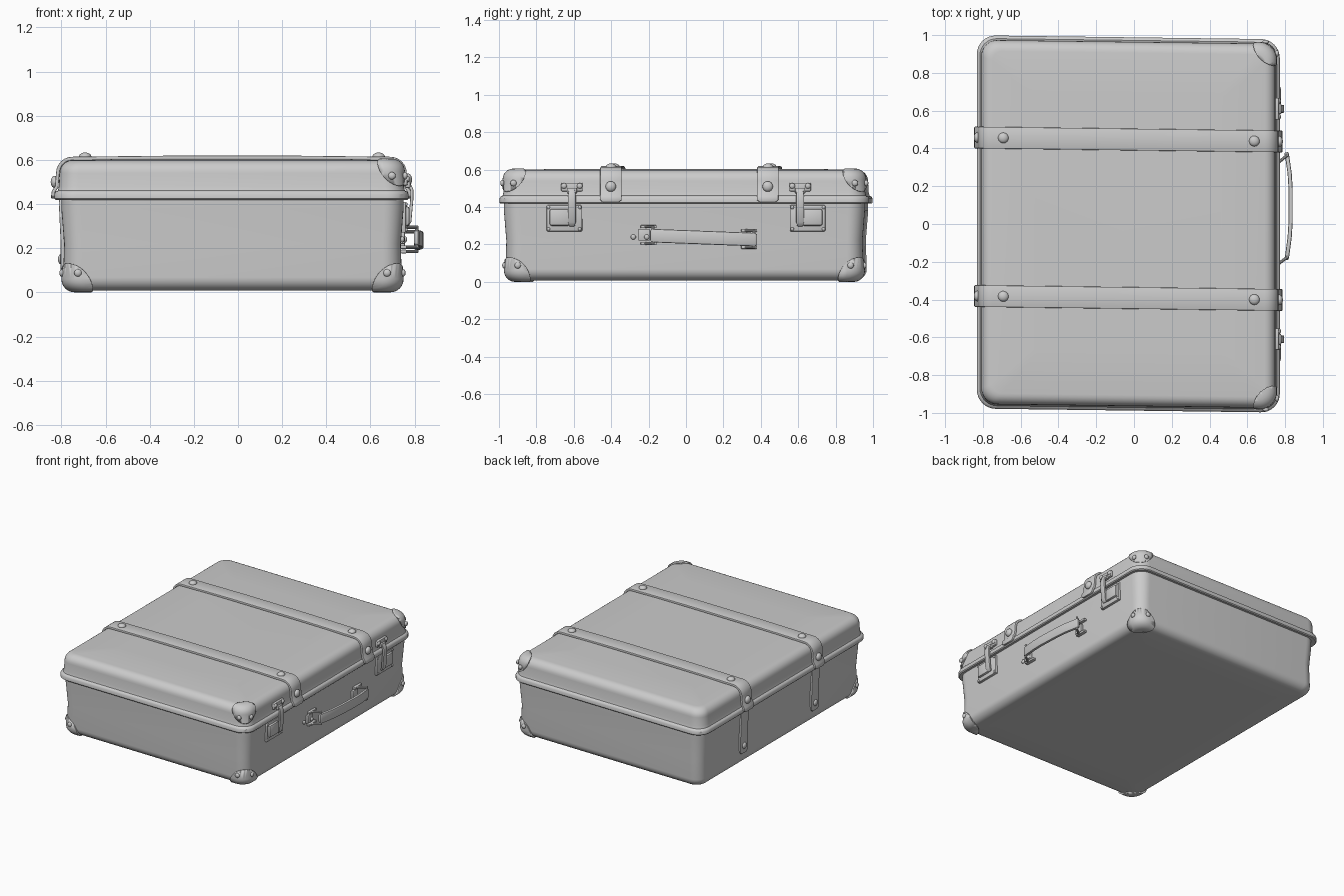
import bpy, bmesh
from math import sin, cos, pi, radians
from mathutils import Vector, Matrix

if "Cube" in bpy.data.objects:
    bpy.data.objects.remove(bpy.data.objects["Cube"])

SKEW = -0.013  # the old case is very slightly out of square


def finish(name, bm, angle=35):
    bmesh.ops.recalc_face_normals(bm, faces=bm.faces[:])
    for v in bm.verts:
        v.co.y += SKEW * v.co.x
    me = bpy.data.meshes.new(name)
    bm.to_mesh(me)
    bm.free()
    ob = bpy.data.objects.new(name, me)
    bpy.context.collection.objects.link(ob)
    bpy.ops.object.select_all(action='DESELECT')
    bpy.context.view_layer.objects.active = ob
    ob.select_set(True)
    bpy.ops.object.shade_smooth_by_angle(angle=radians(angle))
    return ob


def loft(name, cx, hx, hy, r, profile):
    """Stack rounded rectangles; profile is a list of (z, inset)."""
    bm, rings = bmesh.new(), []
    for z, i in profile:
        rr = max(r - i * 0.6, 0.02)
        ring = []
        for q, (sx, sy) in enumerate([(1, 1), (-1, 1), (-1, -1), (1, -1)]):
            for k in range(9):
                a = (q + k / 8) * pi / 2
                ring.append(bm.verts.new((cx + sx * (hx - i - rr) + rr * cos(a),
                                          sy * (hy - i - rr) + rr * sin(a), z)))
        rings.append(ring)
    for a, b in zip(rings, rings[1:]):
        for k in range(len(a)):
            n = (k + 1) % len(a)
            bm.faces.new((a[k], a[n], b[n], b[k]))
    bm.faces.new(rings[0])
    bm.faces.new(rings[-1])
    return finish(name, bm)


def soften(bm, bevel):
    bmesh.ops.recalc_face_normals(bm, faces=bm.faces[:])
    sharp = [e for e in bm.edges if e.calc_face_angle(0) > radians(55)]
    bmesh.ops.bevel(bm, geom=sharp, offset=bevel, segments=2, profile=0.5, affect='EDGES')


def box(name, c, size, bevel=0.004):
    bm = bmesh.new()
    bmesh.ops.create_cube(bm, size=1, matrix=Matrix.Translation(c) @ Matrix.Diagonal((*size, 1)))
    soften(bm, bevel)
    return finish(name, bm)


def rivet(name, c, normal, r):
    bm = bmesh.new()
    rot = Vector((0, 0, 1)).rotation_difference(Vector(normal)).to_matrix().to_4x4()
    bmesh.ops.create_uvsphere(bm, u_segments=16, v_segments=10, radius=r,
                              matrix=Matrix.Translation(c) @ rot @ Matrix.Diagonal((1, 1, 0.65, 1)))
    return finish(name, bm)


def rod(name, a, b, r):
    a, b = Vector(a), Vector(b)
    bm = bmesh.new()
    rot = Vector((0, 0, 1)).rotation_difference(b - a).to_matrix().to_4x4()
    bmesh.ops.create_cone(bm, cap_ends=True, segments=10, radius1=r, radius2=r,
                          depth=(b - a).length, matrix=Matrix.Translation((a + b) / 2) @ rot)
    return finish(name, bm)


def ribbon(name, pts, axis, width, thick, bevel=0.004, ends=0.7):
    """Flat band swept along pts, its width along axis, narrowed at both ends."""
    pts, axis = [Vector(p) for p in pts], Vector(axis)
    bm, rings = bmesh.new(), []
    for i, p in enumerate(pts):
        tan = pts[min(i + 1, len(pts) - 1)] - pts[max(i - 1, 0)]
        n = tan.cross(axis).normalized() * thick / 2
        w = axis * width / 2 * (ends if i in (0, len(pts) - 1) else 1)
        rings.append([bm.verts.new(p + o) for o in (n + w, n - w, -n - w, -n + w)])
    for a, b in zip(rings, rings[1:]):
        for k in range(4):
            n = (k + 1) % 4
            bm.faces.new((a[k], a[n], b[n], b[k]))
    bm.faces.new(rings[0])
    bm.faces.new(rings[-1])
    soften(bm, bevel)
    return finish(name, bm)


def arc(zc, ic, r, a0, a1, n=6):
    return [(zc + r * sin(a), ic - r * cos(a))
            for a in (radians(a0 + (a1 - a0) * k / n) for k in range(n + 1))]


# body and lid profiles
body_p = [(0.008, 0.25)] + arc(0.068, 0.068, 0.06, -90, 0) + [(0.22, 0.013), (0.38, 0), (0.44, 0)]
lid_p = [(0.418, 0.04), (0.418, 0.006), (0.424, 0), (0.446, 0), (0.456, 0.006), (0.461, 0.016),
         (0.48, 0.021)] + arc(0.54, 0.082, 0.058, 0, 90) + [(0.604, 0.3)]
BODY = (-0.025, 0.775, 0.965)
LID = (-0.03, 0.802, 0.988)
loft("case_body", *BODY, 0.09, body_p)
loft("case_lid", *LID, 0.10, lid_p)


# metal corner caps: a slightly larger shell kept only near the corners
def caps(name, dims, r, profile, lift, corners):
    g = 0.008
    cx, hx, hy = dims
    ob = loft(name, cx, hx + g, hy + g, r + g, [(z + lift * g, i) for z, i in profile])
    bm = bmesh.new()
    for sx, sy in corners:
        c = (cx + sx * (hx - 0.01), sy * (hy - 0.01), 0.0 if lift < 0 else 0.61)
        bmesh.ops.create_uvsphere(bm, u_segments=32, v_segments=20, radius=0.135,
                                  matrix=Matrix.Translation(c))
    cut = finish("cap_cutter", bm)
    cut.hide_render = True
    m = ob.modifiers.new("cut", 'BOOLEAN')
    m.operation, m.solver, m.object = 'INTERSECT', 'EXACT', cut
    dg = bpy.context.evaluated_depsgraph_get()
    ob.data = bpy.data.meshes.new_from_object(ob.evaluated_get(dg))
    ob.modifiers.clear()
    bpy.data.objects.remove(cut)


low, high = [(1, 1), (1, -1), (-1, -1)], [(1, 1), (1, -1)]
caps("bottom_corner_caps", BODY, 0.09, body_p, -1, low)
caps("lid_corner_caps", LID, 0.10, lid_p, 1, high)
for dims, z, inset, corners in ((BODY, 0.088, 0.002, low), (LID, 0.528, 0.015, high)):
    cx, hx, hy = dims
    for sx, sy in corners:
        rivet("cap_rivet", (cx + sx * (hx - 0.075), sy * (hy - inset), z), (0, sy, 0), 0.017)
        rivet("cap_rivet", (cx + sx * (hx - inset), sy * (hy - 0.075), z), (sx, 0, 0), 0.017)

# straps over the lid, with a narrower tail down the hinge side
side = [(0.425, -0.006), (0.437, -0.006), (0.455, -0.004), (0.478, 0.011)] + \
    arc(0.54, 0.082, 0.066, 0, 90)
for y in (0.447, -0.392):
    right = [(LID[0] + LID[1] - i, y, z) for z, i in side]
    left = [(LID[0] - LID[1] + i, y, z) for z, i in side]
    ribbon("lid_strap", right + [(0.25, y, 0.611), (-0.3, y, 0.611)] + left[::-1], (0, 1, 0), 0.115, 0.016)
    ribbon("hinge_strap", [(-0.802, y, 0.43), (-0.803, y, 0.4), (-0.795, y, 0.22),
                           (-0.795, y, 0.11), (-0.795, y, 0.095)], (0, 1, 0), 0.085, 0.016)
    for x in (0.637, -0.692):
        rivet("strap_rivet", (x, y, 0.615), (0, 0, 1), 0.028)
    rivet("strap_rivet", (0.77, y, 0.51), (1, 0, 0), 0.028)
    rivet("strap_rivet", (-0.83, y, 0.50), (-1, 0, 0), 0.028)
    rivet("strap_rivet", (-0.80, y, 0.15), (-1, 0, 0), 0.024)

# latches
for s, o in ((1, 0.01), (-1, 0.01)):
    def Y(v):
        return s * v + o
    box("latch_plate", (0.75, Y(0.65), 0.34), (0.022, 0.19, 0.14), 0.006)
    box("latch_housing", (0.762, Y(0.675), 0.345), (0.03, 0.11, 0.09), 0.012)
    ribbon("latch_lever", [(0.765, Y(0.61), 0.30), (0.778, Y(0.61), 0.32), (0.787, Y(0.61), 0.42),
                           (0.787, Y(0.61), 0.465), (0.772, Y(0.61), 0.495)], (0, 1, 0), 0.042, 0.014, 0.003)
    box("latch_catch", (0.757, Y(0.61), 0.507), (0.022, 0.115, 0.045), 0.006)
    box("latch_hook", (0.768, Y(0.61), 0.488), (0.025, 0.055, 0.03), 0.006)
    for dy in (-0.042, 0.042):
        rivet("latch_rivet", (0.768, Y(0.61 + dy), 0.513), (1, 0, 0), 0.015)
    for v, z in ((0.735, 0.283), (0.735, 0.398), (0.568, 0.283), (0.568, 0.398)):
        rivet("latch_rivet", (0.762, Y(v), z), (1, 0, 0), 0.009)

# bowed carry handle, hanging slightly lower at one end
ribbon("carry_handle", [(0.806, -0.18, 0.248), (0.81, -0.165, 0.247), (0.824, -0.06, 0.243),
                        (0.829, 0.02, 0.24), (0.829, 0.2, 0.233), (0.824, 0.28, 0.23),
                        (0.81, 0.375, 0.226), (0.806, 0.39, 0.225)], (0, 0, 1), 0.072, 0.022, 0.007, 0.85)

# handle rings, anchors and rivets
for y0, y1, z in ((-0.215, -0.165, 0.25), (0.32, 0.375, 0.23)):
    for dz in (-0.045, 0.045):
        rod("handle_ring_arm", (0.745, y0, z + dz), (0.812, y1, z + dz), 0.008)
        box("handle_ring_lug", (0.75, (y0 + y1) / 2, z + dz), (0.026, 0.085, 0.016), 0.003)
    rod("handle_ring_pin", (0.81, y1, z - 0.05), (0.81, y1, z + 0.05), 0.008)
    box("handle_anchor", (0.745, y0, z), (0.022, 0.06, 0.06))
rivet("handle_rivet", (0.745, -0.272, 0.24), (1, 0, 0), 0.014)
rivet("handle_rivet", (0.757, -0.2, 0.24), (1, 0, 0), 0.014)
